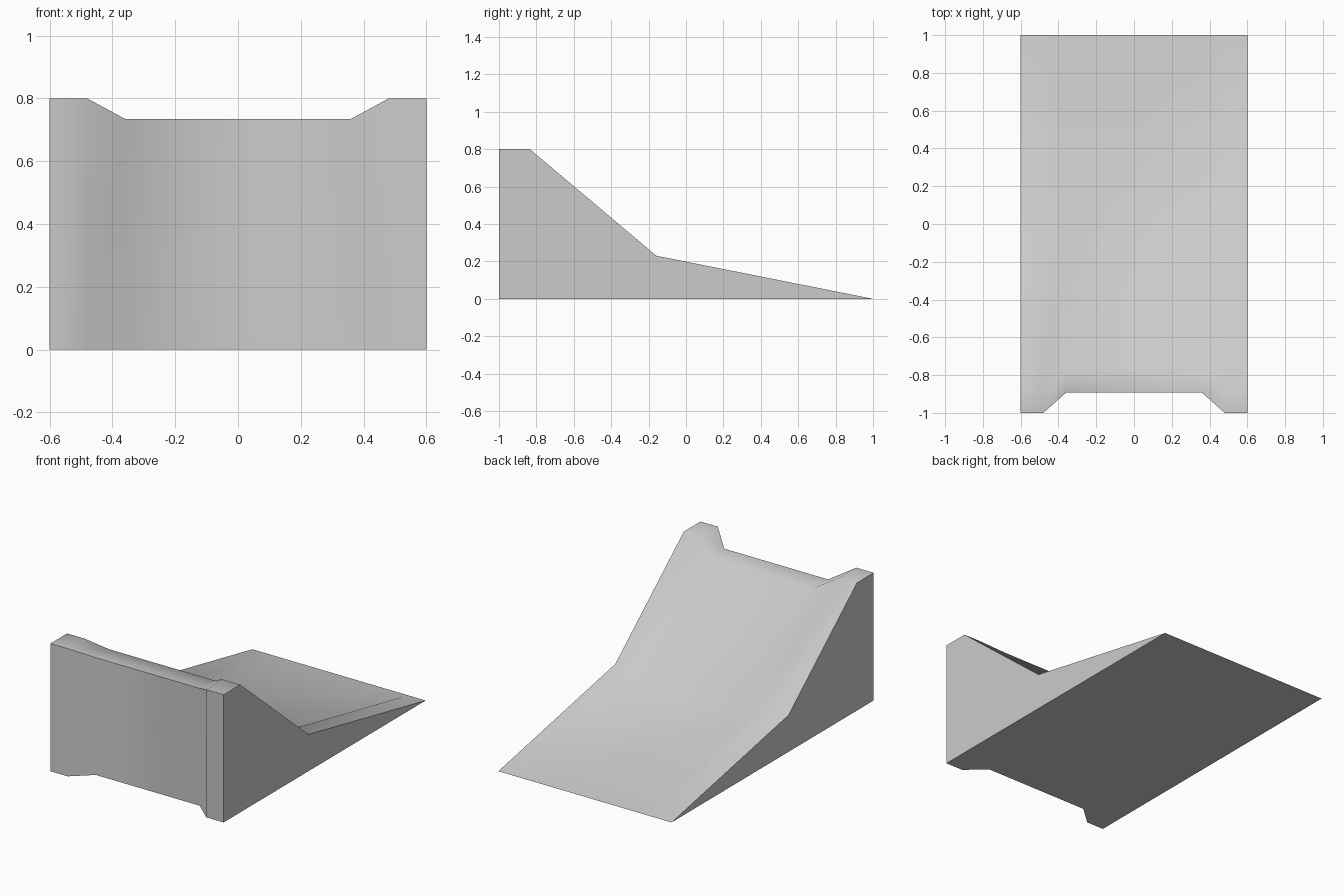
import bpy, bmesh, math

cube = bpy.data.objects.get("Cube")
if cube:
    bpy.data.objects.remove(cube)

# Side profile (y, z): front foot, front top, top edge, knee, toe
outer = [(-1, 0), (-1, 0.8), (-0.835, 0.8), (-0.158, 0.23), (1, 0)]
# The middle slides back and down along the steep slope, leaving a shallow dip
inner = [(-0.893, 0), (-0.893, 0.735), (-0.758, 0.735), (-0.081, 0.165), (1, 0)]

stations = [(-0.6, outer), (-0.48, outer), (-0.36, inner),
            (0.36, inner), (0.48, outer), (0.6, outer)]

# Loft the profiles across the width and cap both sides
bm = bmesh.new()
rings = [[bm.verts.new((x, y, z)) for y, z in prof] for x, prof in stations]
for a, b in zip(rings, rings[1:]):
    for i in range(len(a)):
        j = (i + 1) % len(a)
        bm.faces.new((a[i], a[j], b[j], b[i]))
bm.faces.new(rings[0])
bm.faces.new(rings[-1])

# Split the blended lower strips from the dipped knee to the outer toe
for out, mid in ((1, 2), (4, 3)):
    bmesh.ops.connect_verts(bm, verts=[rings[out][4], rings[mid][3]])
bmesh.ops.recalc_face_normals(bm, faces=bm.faces)

mesh = bpy.data.meshes.new("ramp")
bm.to_mesh(mesh)
bm.free()
ramp = bpy.data.objects.new("ramp", mesh)
bpy.context.collection.objects.link(ramp)

# Plain light grey
grey = bpy.data.materials.new("light grey")
grey.use_nodes = True
colour = (0.6, 0.6, 0.6, 1)
grey.diffuse_color = colour
grey.node_tree.nodes["Principled BSDF"].inputs["Base Color"].default_value = colour
mesh.materials.append(grey)

# Smooth the ramp surface, keep the block's outer edges sharp
bpy.ops.object.select_all(action='DESELECT')
ramp.select_set(True)
bpy.context.view_layer.objects.active = ramp
bpy.ops.object.shade_smooth_by_angle(angle=math.radians(60))
